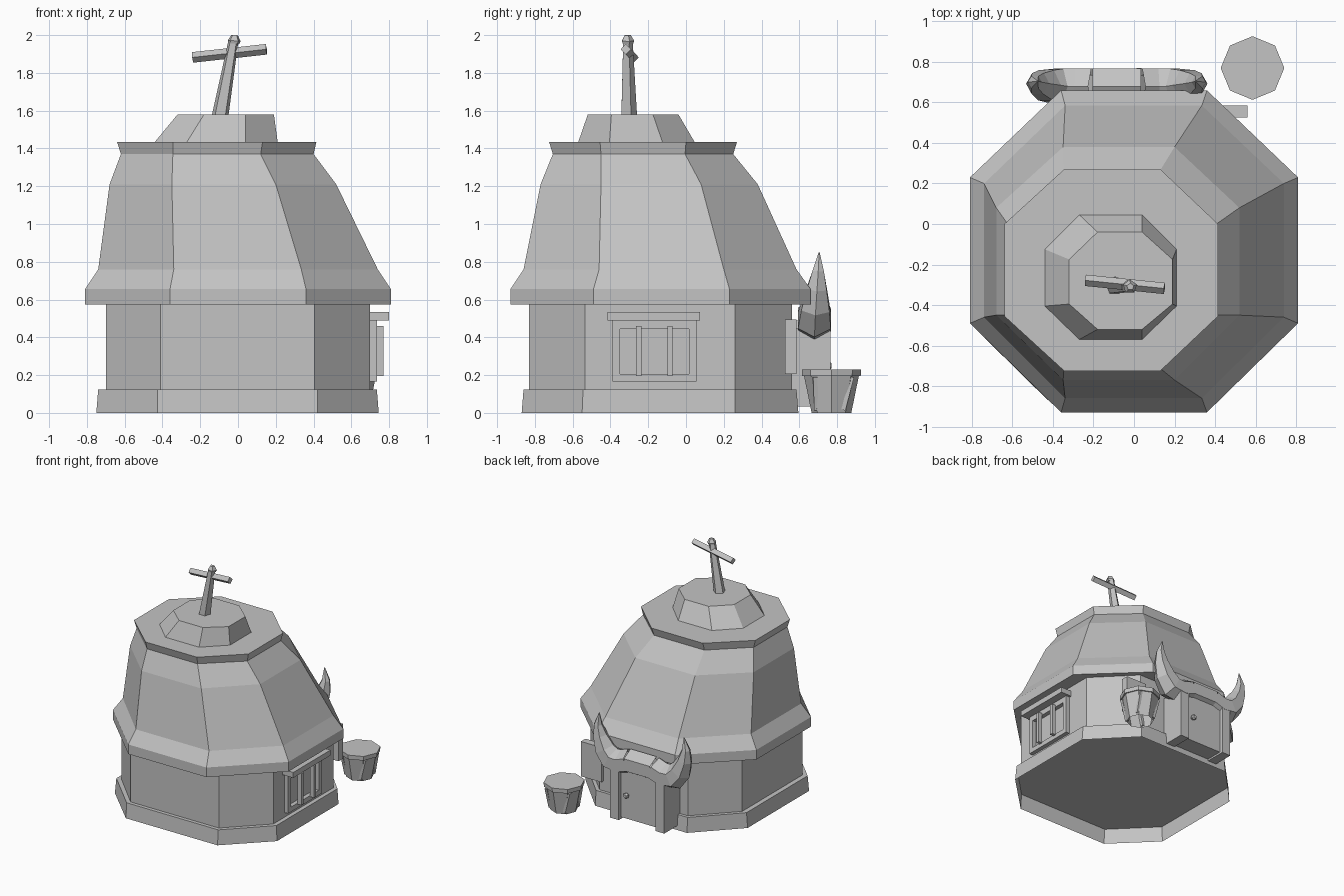
import bpy, bmesh, math
from mathutils import Vector

if "Cube" in bpy.data.objects:
    bpy.data.objects.remove(bpy.data.objects["Cube"], do_unlink=True)

COLOUR = (0.55, 0.55, 0.55, 1)
GREY = bpy.data.materials.new("plain grey")
GREY.use_nodes = True
GREY.diffuse_color = COLOUR
GREY.node_tree.nodes["Principled BSDF"].inputs["Base Color"].default_value = COLOUR


def loft(name, rings, start=True, end=True):
    """Skin closed rings of points, capping the chosen ends."""
    bm = bmesh.new()
    rows = [[bm.verts.new(p) for p in ring] for ring in rings]
    n = len(rows[0])
    for a, b in zip(rows, rows[1:]):
        for i in range(n):
            bm.faces.new((a[i], a[(i + 1) % n], b[(i + 1) % n], b[i]))
    if start:
        bm.faces.new(rows[0][::-1])
    if end:
        bm.faces.new(rows[-1])
    if start and end:
        bmesh.ops.recalc_face_normals(bm, faces=bm.faces)
    mesh = bpy.data.meshes.new(name)
    bm.to_mesh(mesh)
    bm.free()
    mesh.materials.append(GREY)
    bpy.context.collection.objects.link(bpy.data.objects.new(name, mesh))


def octagon(z, x0, x1, y0, y1, xa, xb, ya, yb):
    """Rectangle x0..x1, y0..y1 whose straight sides span xa..xb and ya..yb."""
    return [(xa, y0, z), (xb, y0, z), (x1, ya, z), (x1, yb, z),
            (xb, y1, z), (xa, y1, z), (x0, yb, z), (x0, ya, z)]


def box(name, x0, x1, y0, y1, z0, z1):
    loft(name, [[(x0, y0, z), (x1, y0, z), (x1, y1, z), (x0, y1, z)] for z in (z0, z1)])


def tube(name, path, radii, sides, twist=0.0, side_axis=(0, 1, 0), ends=True):
    """Tapering tube along a path of points."""
    pts = [Vector(p) for p in path]
    rings = []
    for i, p in enumerate(pts):
        d = (pts[min(i + 1, len(pts) - 1)] - pts[max(i - 1, 0)]).normalized()
        u = Vector(side_axis)
        u = (u - d * u.dot(d)).normalized()
        v = d.cross(u)
        angles = [twist + math.tau * k / sides for k in range(sides)]
        rings.append([p + radii[i] * (u * math.cos(a) + v * math.sin(a)) for a in angles])
    loft(name, rings, ends, ends)


# Hut body as one skin: plinth open below, wall, leaning thatched roof, rim and cap
roof_foot = octagon(.575, -.81, .81, -.93, .66, -.36, .36, -.49, .23)
rim_foot = octagon(1.37, -.62, .40, -.705, .25, -.345, .12, -.45, -.005)
rim_top = octagon(1.435, -.64, .415, -.725, .27, -.345, .13, -.455, .0)
loft("plinth", [octagon(0, -.75, .745, -.87, .595, -.425, .42, -.55, .26),
                octagon(.125, -.74, .735, -.86, .585, -.425, .42, -.545, .26)], start=False)
loft("wall", [octagon(z, -.70, .70, -.83, .56, -.41, .405, -.535, .26) for z in (.125, .575)]
     + [roof_foot], start=False, end=False)
loft("roof", [roof_foot,
              octagon(.655, -.81, .81, -.93, .66, -.36, .36, -.49, .23),
              octagon(.76, -.74, .74, -.86, .585, -.34, .335, -.46, .2),
              octagon(1.21, -.68, .52, -.77, .38, -.35, .2, -.45, .08),
              rim_foot], start=False, end=False)
cap_foot = octagon(1.435, -.44, .21, -.57, .045, -.27, .04, -.405, -.125)
loft("roof_rim", [rim_foot, rim_top, cap_foot], start=False, end=False)
loft("roof_cap", [cap_foot, octagon(1.58, -.32, .19, -.52, -.04, -.18, .04, -.395, -.175)],
     start=False)

# Leaning cross on top
tube("cross_pole", [(-.095, -.305, 1.57), (-.025, -.31, 1.965)], [.046, .028], 5)
tube("cross_finial", [(-.022, -.31, 1.955), (-.02, -.31, 1.97), (-.018, -.31, 2.0)],
     [.03, .036, .018], 5)
tube("cross_bar", [(-.24, -.278, 1.882), (.15, -.318, 1.925)], [.028, .028], 4)

# Barred window on the side wall
box("window_lintel", .69, .80, -.415, .075, .49, .535)
for name, y0, y1, z0, z1 in (("window_sill", -.39, .055, .165, .205),
                             ("window_head", -.39, .055, .445, .49),
                             ("window_jamb_front", -.39, -.35, .205, .445),
                             ("window_jamb_back", .015, .055, .205, .445)):
    box(name, .69, .735, y0, y1, z0, z1)
for i, y in enumerate((-.25, -.085)):
    box("window_bar_%d" % i, .735, .77, y - .014, y + .014, .195, .46)

# Hanging board beside the door
box("side_board", .37, .56, .525, .585, .205, .495)

# Doorway: posts, arched door and knob
DX = -.085
for side, s in (("left", 1), ("right", -1)):
    a, b = sorted((DX + s * .17, DX + s * .25))
    box("door_post_" + side, a, b, .56, .765, .035, .45)
door = [(-.17, .05), (.17, .05), (.17, .42), (.1, .49), (-.1, .49), (-.17, .42)]
loft("door", [[(DX + x, y, z) for x, z in door] for y in (.56, .735)])
tube("door_knob", [(DX + .11, .73, .25), (DX + .11, .755, .25), (DX + .11, .77, .25)],
     [.012, .024, .014], 6, side_axis=(0, 0, 1))

# Horns over the doorway, joined by a bridge
horn = [(.11, .68, .51), (.2, .68, .48), (.29, .68, .49), (.35, .685, .56),
        (.39, .693, .66), (.405, .70, .75), (.39, .705, .85)]
for side, s in (("left", 1), ("right", -1)):
    tube("horn_" + side, [(DX + s * x, y, z) for x, y, z in horn],
         [.1, .1, .1, .086, .06, .035, .003], 6, math.pi / 6, ends=False)
tube("horn_bridge", [(DX - .12, .68, .51), (DX + .12, .68, .51)], [.1, .1], 6, math.pi / 6,
     ends=False)


# Hollow bucket with a lid rim and leaning staves
def bucket_point(r, angle, z):
    return (.585 + r * math.cos(angle), .77 + r * math.sin(angle), z)


def bucket_ring(r, z):
    return [bucket_point(r, math.tau * k / 8, z) for k in range(8)]


loft("bucket", [bucket_ring(.105, 0), bucket_ring(.145, .195), bucket_ring(.155, .195),
                bucket_ring(.157, .23)], start=False)
for k in range(4):
    a = math.tau * (k + .5) / 4
    tube("bucket_stave_%d" % k, [bucket_point(.102, a - .12, .015), bucket_point(.138, a + .12, .19)],
         [.016, .016], 4, math.pi / 4)
